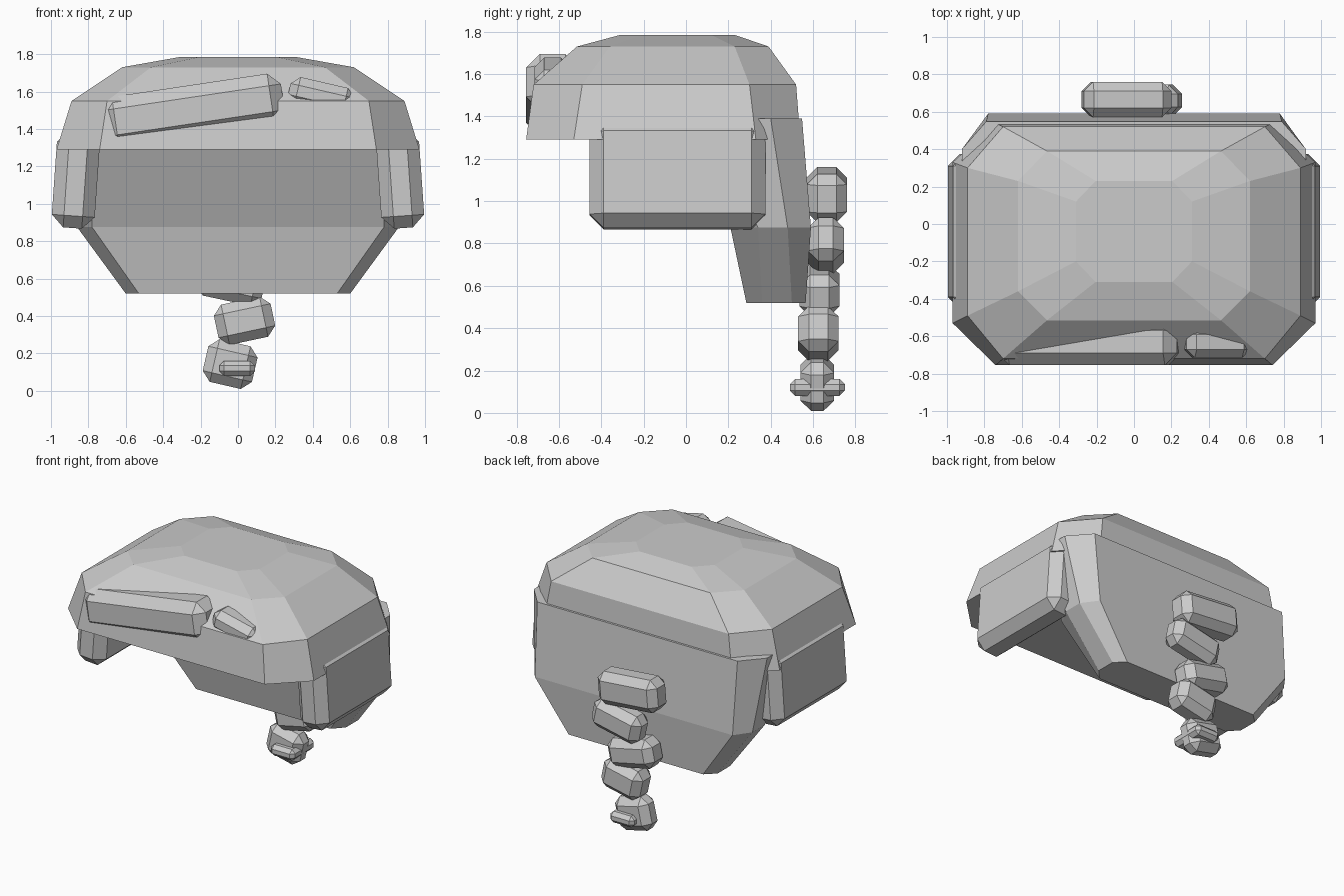
import bpy, bmesh
from math import radians
from mathutils import Matrix

if "Cube" in bpy.data.objects:
    bpy.data.objects.remove(bpy.data.objects["Cube"])


def finish(name, bm):
    bmesh.ops.recalc_face_normals(bm, faces=bm.faces)
    mesh = bpy.data.meshes.new(name)
    bm.to_mesh(mesh)
    bm.free()
    obj = bpy.data.objects.new(name, mesh)
    bpy.context.collection.objects.link(obj)
    return obj


def loft(name, rings):
    """Closed stack of octagons; each ring is a left/right symmetric list of
    four right-hand points (x, y, z), front to back."""
    bm = bmesh.new()
    loops = []
    for ring in rings:
        pts = ring + [(-x, y, z) for x, y, z in reversed(ring)]
        loops.append([bm.verts.new(p) for p in pts])
    for a, b in zip(loops, loops[1:]):
        for i in range(8):
            j = (i + 1) % 8
            bm.faces.new((a[i], a[j], b[j], b[i]))
    bm.faces.new(loops[0])
    bm.faces.new(loops[-1])
    return finish(name, bm)


def octagon(z, x_in, x_out, front, front_corner, back_corner, back):
    return [(x_in, front, z), (x_out, front_corner, z),
            (x_out, back_corner, z), (x_in, back, z)]


def lock(name, center, size, tilt, bevel):
    """Chamfered block, tilted about the front-back axis."""
    bm = bmesh.new()
    bmesh.ops.create_cube(bm, size=1)
    bmesh.ops.scale(bm, vec=size, verts=bm.verts)
    bmesh.ops.bevel(bm, geom=bm.edges[:], offset=bevel, segments=1,
                    affect='EDGES', clamp_overlap=True)
    bm.transform(Matrix.Translation(center) @ Matrix.Rotation(radians(-tilt), 4, 'Y'))
    return finish(name, bm)


# Faceted crown of the hair
loft("hair_crown", [
    octagon(1.29, 0.74, 0.97, -0.755, -0.53, 0.33, 0.54),
    octagon(1.55, 0.70, 0.89, -0.72, -0.49, 0.30, 0.52),
    octagon(1.73, 0.465, 0.62, -0.515, -0.36, 0.23, 0.39),
    octagon(1.785, 0.205, 0.31, -0.31, -0.20, 0.12, 0.23),
])

# Back hair hanging behind the neck, narrowing downwards
loft("back_hair", [
    octagon(0.52, 0.53, 0.60, 0.285, 0.36, 0.50, 0.565),
    octagon(0.875, 0.78, 0.86, 0.21, 0.34, 0.48, 0.59),
    octagon(1.39, 0.79, 0.92, -0.02, 0.11, 0.40, 0.548),
])

# Side hair over the ears
for name, s in (("left", -1), ("right", 1)):
    lock(name + "_side_hair", (s * 0.867, -0.04, 1.13), (0.23, 0.83, 0.52), s * 4, 0.065)

# Fringe pieces on the forehead
lock("long_fringe", (-0.24, -0.63, 1.50), (0.97, 0.25, 0.27), 8.5, 0.065)
lock("short_fringe", (0.445, -0.63, 1.575), (0.35, 0.17, 0.15), -13, 0.045)

# Braid: zigzag stack of blocks (x, y, z, width, depth, height, tilt)
braid = [
    (-0.04, 0.665, 1.03, 0.47, 0.19, 0.23, -5),
    (0.06, 0.66, 0.79, 0.38, 0.17, 0.21, 12),
    (-0.04, 0.63, 0.58, 0.36, 0.19, 0.20, -12),
    (0.035, 0.625, 0.375, 0.31, 0.19, 0.22, 12),
    (-0.042, 0.62, 0.143, 0.27, 0.16, 0.234, -13),
]
for i, (x, y, z, w, d, h, tilt) in enumerate(braid, 1):
    lock(f"braid_segment_{i}", (x, y, z), (w, d, h), tilt, 0.05)

# Small band through the end of the braid
lock("braid_band", (-0.005, 0.62, 0.12), (0.19, 0.26, 0.08), 0, 0.025)
